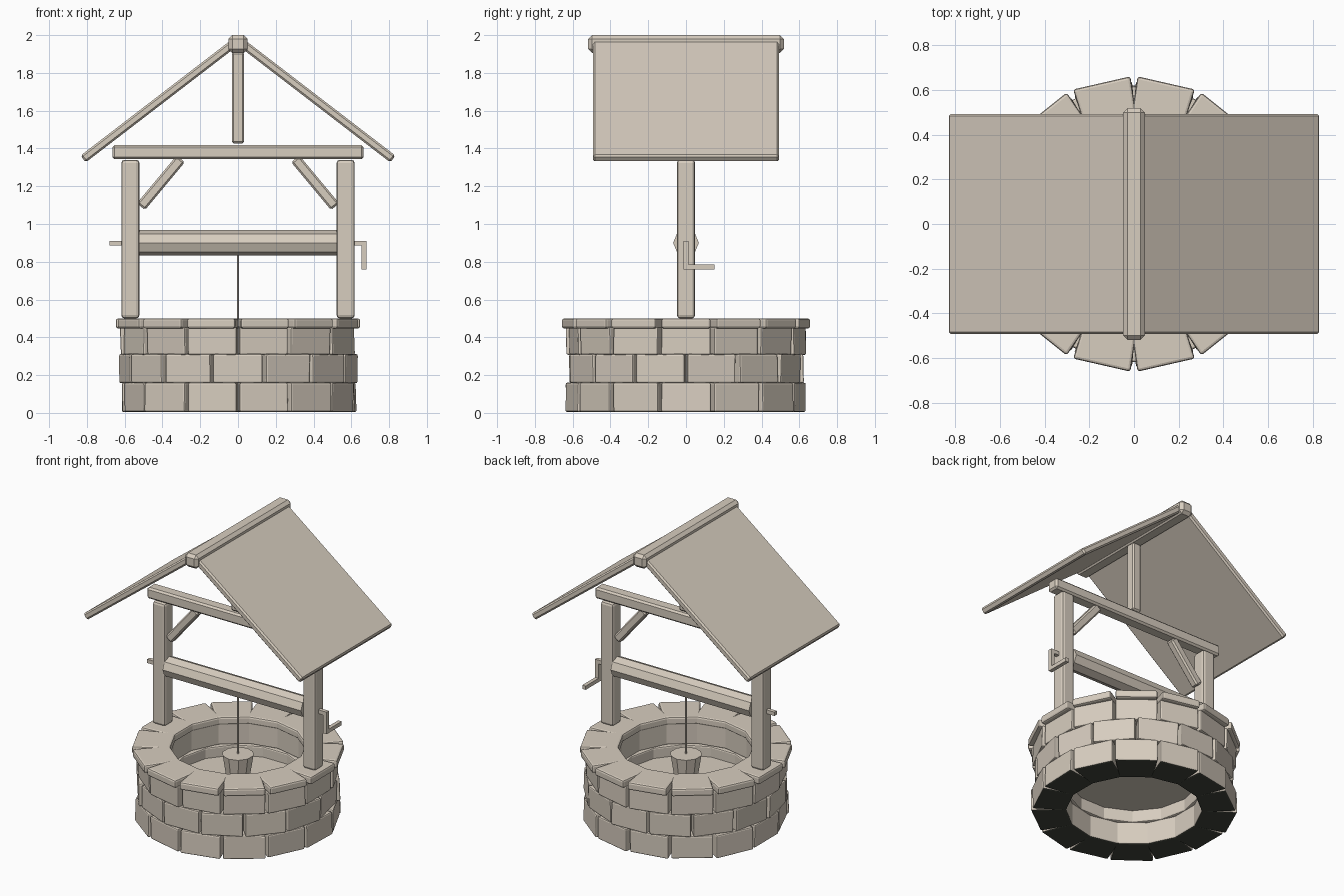
import bpy, bmesh, math, random
from mathutils import Matrix

if "Cube" in bpy.data.objects:
    bpy.data.objects.remove(bpy.data.objects["Cube"])

random.seed(4)


def material(name, rgb):
    m = bpy.data.materials.new(name)
    m.diffuse_color = (*rgb, 1)
    m.use_nodes = True
    m.node_tree.nodes["Principled BSDF"].inputs["Base Color"].default_value = m.diffuse_color
    return m


grey = material("warm_grey", (0.68, 0.61, 0.52))
dark = material("dark_underside", (0.05, 0.055, 0.042))


def finish(name, bm, bevel=0.0, segments=1):
    """Turn a bmesh into a named object with an optional bevel."""
    me = bpy.data.meshes.new(name)
    bm.to_mesh(me)
    bm.free()
    me.materials.append(grey)
    me.materials.append(dark)
    ob = bpy.data.objects.new(name, me)
    bpy.context.collection.objects.link(ob)
    if bevel:
        mod = ob.modifiers.new("bevel", 'BEVEL')
        mod.width = bevel
        mod.segments = segments
        mod.limit_method = 'ANGLE'
        mod.angle_limit = math.radians(40)
    return ob


def box(name, centre, size, bevel=0.0, tilt=0.0, segments=1):
    """Box with a tilt about the y axis."""
    bm = bmesh.new()
    m = (Matrix.Translation(centre) @ Matrix.Rotation(tilt, 4, 'Y')
         @ Matrix.Diagonal((*size, 1)))
    bmesh.ops.create_cube(bm, size=1, matrix=m)
    return finish(name, bm, bevel, segments)


def beam_between(name, a, b, thick, depth, bevel):
    """Box running from a to b, both given as (x, z)."""
    dx, dz = b[0] - a[0], b[1] - a[1]
    return box(name, ((a[0] + b[0]) / 2, 0, (a[1] + b[1]) / 2),
               (math.hypot(dx, dz), depth, thick), bevel, -math.atan2(dz, dx))


def prism(name, r1, r2, depth, sides, matrix, bevel=0.0):
    bm = bmesh.new()
    bmesh.ops.create_cone(bm, cap_ends=True, segments=sides, radius1=r1,
                          radius2=r2, depth=depth, matrix=matrix)
    return finish(name, bm, bevel)


def stone_course(name, z0, z1, inner, outer, offset, gap, jitter, bevel, base=0):
    """Ring of 14 stones, joined on the inside and parted by notches outside."""
    bm = bmesh.new()
    step = math.tau / 14
    half = step / 2
    neck = inner + 0.55 * (outer - inner)
    for i in range(14):
        mid = math.pi / 2 + (i + 0.5 + offset) * step
        rad = outer + random.uniform(-jitter, jitter)
        skew = random.uniform(-jitter, jitter)
        plan = [(inner, -half), (neck, -half), (rad + skew, -half + gap / rad),
                (rad - skew, half - gap / rad), (neck, half), (inner, half)]
        rings = []
        for z, grow in ((z0, random.uniform(-jitter, jitter)), (z1, 0)):
            ring = []
            for r, a in plan:
                r += grow if r > neck else 0
                ring.append(bm.verts.new((r * math.cos(mid + a),
                                          r * math.sin(mid + a), z)))
            rings.append(ring)
        bot, top = rings
        bm.faces.new(bot[::-1]).material_index = base
        bm.faces.new(top)
        for k in (1, 2, 3, 5):
            n = (k + 1) % 6
            bm.faces.new((bot[k], bot[n], top[n], top[k]))
    bmesh.ops.remove_doubles(bm, verts=bm.verts, dist=0.0005)
    return finish(name, bm, bevel, 2)


# Stone wall: three staggered courses and a capping ring
stone_course("lower_stones", 0.005, 0.16, 0.42, 0.632, 0.0, 0.009, 0.006, 0.016, 1)
stone_course("middle_stones", 0.157, 0.311, 0.41, 0.632, 0.5, 0.009, 0.006, 0.016)
stone_course("upper_stones", 0.307, 0.455, 0.43, 0.632, 0.0, 0.009, 0.006, 0.016)
stone_course("cap_stones", 0.447, 0.50, 0.42, 0.66, 0.0, 0.016, 0.0, 0.012)

# Water surface inside the wall
bm = bmesh.new()
bmesh.ops.create_circle(bm, cap_ends=True, segments=28, radius=0.44,
                        matrix=Matrix.Translation((0, 0, 0.24)))
bm.normal_update()
for f in bm.faces:
    if f.normal.z < 0:
        f.normal_flip()
finish("water_surface", bm)

# Timber frame
for side, s in (("left", -1), ("right", 1)):
    box(side + "_post", (s * 0.57, 0, 0.92), (0.096, 0.096, 0.84), 0.017, segments=2)
    beam_between(side + "_brace", (s * 0.514, 1.092), (s * 0.303, 1.345),
                 0.056, 0.056, 0.01)
    beam_between(side + "_roof_panel", (s * 0.02, 1.958), (s * 0.82, 1.344),
                 0.045, 0.985, 0.01)
box("cross_beam", (0, 0, 1.381), (1.33, 0.085, 0.076), 0.012)
box("king_post", (0, 0, 1.668), (0.066, 0.066, 0.485), 0.01)
box("roof_ridge", (0, 0, 1.953), (0.1, 1.035, 0.094), 0.02)

# Octagonal winding drum
drum = Matrix.Translation((0, 0, 0.9)) @ Matrix.Rotation(math.pi / 2, 4, 'Y')
prism("winding_drum", 0.068, 0.068, 1.05, 8, drum)

# Axle and crank
box("axle", (0, 0, 0.898), (1.36, 0.026, 0.026))
box("crank_arm", (0.668, 0, 0.836), (0.026, 0.026, 0.15))
box("crank_handle", (0.668, 0.069, 0.773), (0.026, 0.164, 0.026))

# Rope and bucket
prism("rope", 0.005, 0.005, 0.42, 6, Matrix.Translation((0, 0, 0.635)))
prism("bucket", 0.07, 0.1, 0.19, 10, Matrix.Translation((0, 0, 0.345)))
